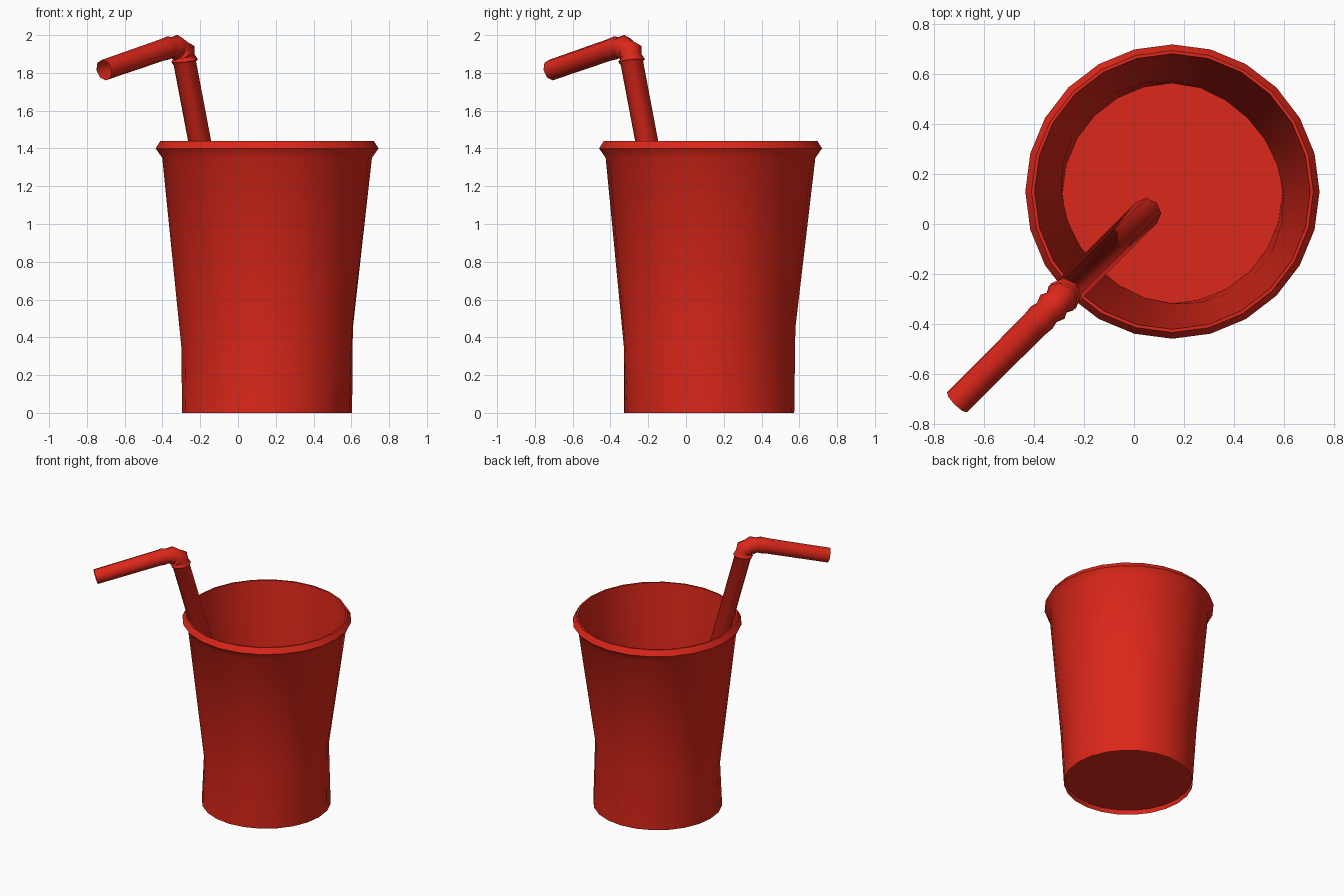
import bpy, bmesh, math
from mathutils import Vector

if "Cube" in bpy.data.objects:
    bpy.data.objects.remove(bpy.data.objects["Cube"])

red = bpy.data.materials.new("red")
red.diffuse_color = (0.72, 0.02, 0.01, 1)
red.use_nodes = True
red.node_tree.nodes["Principled BSDF"].inputs["Base Color"].default_value = red.diffuse_color


def finish(name, rings, cap_ends, angle):
    """Skin a list of point rings into one mesh object."""
    bm = bmesh.new()
    loops = [[bm.verts.new(p) for p in ring] for ring in rings]
    n = len(loops[0])
    for a, b in zip(loops, loops[1:]):
        for i in range(n):
            j = (i + 1) % n
            bm.faces.new((a[i], a[j], b[j], b[i]))
    if cap_ends:
        bm.faces.new(loops[0][::-1])
        bm.faces.new(loops[-1])
    bmesh.ops.recalc_face_normals(bm, faces=bm.faces)
    mesh = bpy.data.meshes.new(name)
    bm.to_mesh(mesh)
    bm.free()
    mesh.materials.append(red)
    ob = bpy.data.objects.new(name, mesh)
    bpy.context.collection.objects.link(ob)
    bpy.ops.object.select_all(action='DESELECT')
    ob.select_set(True)
    bpy.context.view_layer.objects.active = ob
    bpy.ops.object.shade_smooth_by_angle(angle=math.radians(angle))
    return ob


# Cup: thin double wall, rolled rim, recessed base, squeezed at the grip height
def cup_ring(r, z, squeeze=0.0, n=24):
    ring = []
    for i in range(n):
        t = 2 * math.pi * i / n
        rr = r - squeeze * math.cos(2 * (t - math.pi / 4))
        zz = z + (0.07 * math.cos(t - math.pi / 4) if squeeze else 0)
        ring.append((0.154 + rr * math.cos(t), 0.123 + 0.005 * z + rr * math.sin(t), zz))
    return ring


profile = [(0.44, 0.03), (0.45, 0), (0.454, 0.40, 0.02), (0.555, 1.35), (0.59, 1.40),
           (0.565, 1.44), (0.552, 1.44), (0.546, 1.35), (0.445, 0.40, 0.02), (0.441, 0.045)]
finish("cup", [cup_ring(*p) for p in profile], True, 50)


# Straw: tube swept in the diagonal plane, given as (distance along x, z, radius)
path = [(0.05, 0.10, 0.06), (-0.281, 1.85, 0.06), (-0.283, 1.865, 0.071),
        (-0.285, 1.89, 0.055), (-0.292, 1.91, 0.07), (-0.308, 1.928, 0.055),
        (-0.327, 1.934, 0.068), (-0.35, 1.935, 0.055), (-0.37, 1.932, 0.062),
        (-0.40, 1.922, 0.058), (-0.71, 1.815, 0.056)]
pts = [Vector((x, x - 0.005, z)) for x, z, r in path]
side = Vector((1, -1, 0)).normalized()
rings = []
for k, p in enumerate(pts):
    d = (pts[min(k + 1, len(pts) - 1)] - pts[max(k - 1, 0)]).normalized()
    up = side.cross(d)
    r = path[k][2]
    rings.append([p + r * (math.cos(a) * side + math.sin(a) * up)
                  for a in (2 * math.pi * i / 8 for i in range(8))])
finish("straw", rings, False, 60)
